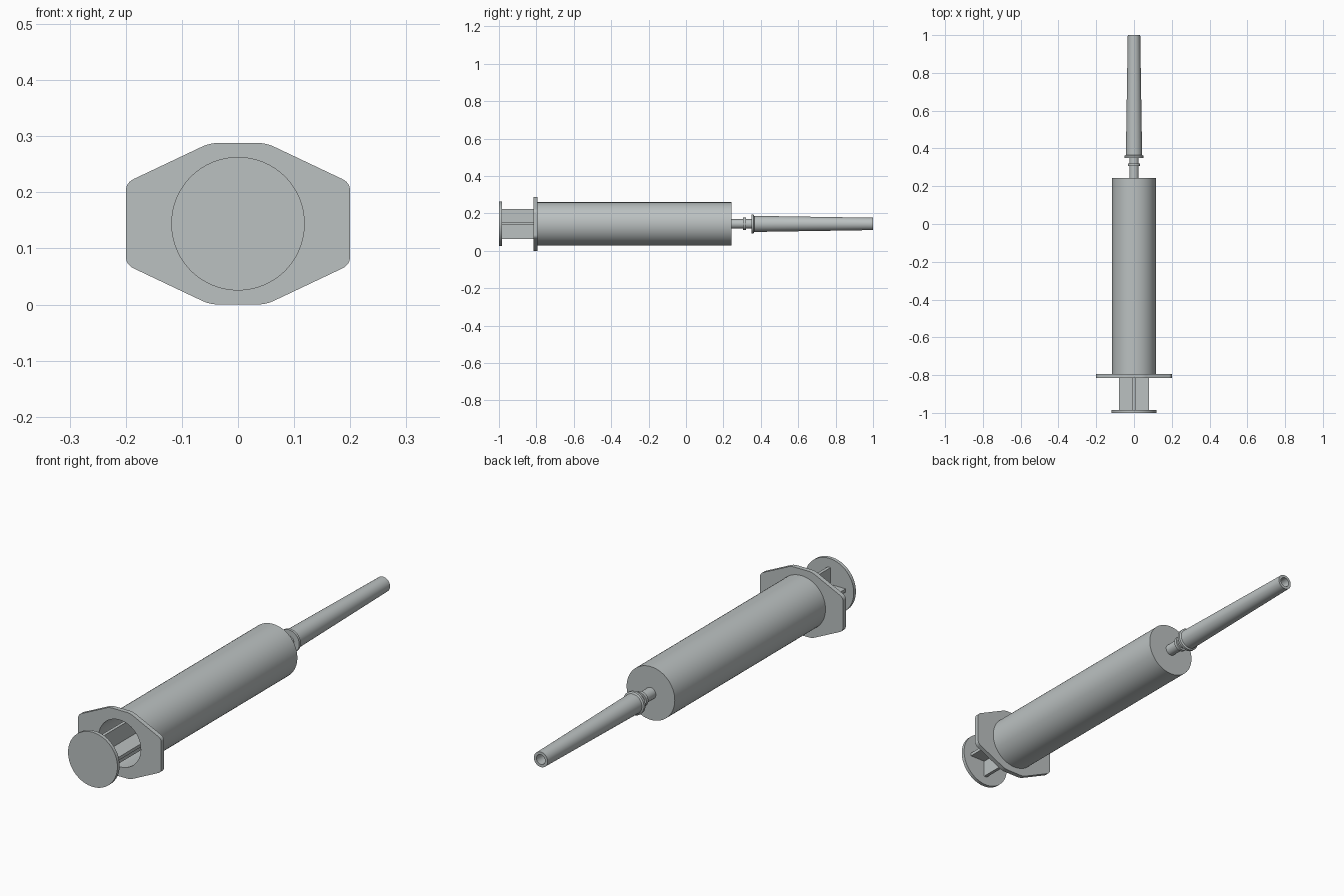
import bpy, bmesh, math
from mathutils import Matrix, Vector

if "Cube" in bpy.data.objects:
    bpy.data.objects.remove(bpy.data.objects["Cube"])

AXIS_Z = 0.144   # height of the syringe's long axis

grey = bpy.data.materials.new("pale grey plastic")
grey.diffuse_color = (0.50, 0.535, 0.535, 1)
grey.use_nodes = True
grey.node_tree.nodes["Principled BSDF"].inputs["Base Color"].default_value = grey.diffuse_color


def finish(ob):
    ob.data.materials.clear()
    ob.data.materials.append(grey)
    bpy.ops.object.select_all(action='DESELECT')
    ob.select_set(True)
    bpy.context.view_layer.objects.active = ob
    bpy.ops.object.shade_smooth_by_angle(angle=math.radians(30))
    return ob


def from_bmesh(name, bm):
    bmesh.ops.recalc_face_normals(bm, faces=bm.faces)
    me = bpy.data.meshes.new(name)
    bm.to_mesh(me)
    bm.free()
    ob = bpy.data.objects.new(name, me)
    bpy.context.collection.objects.link(ob)
    return finish(ob)


def lathe(name, profile, closed=False, steps=64):
    """Spin (radius, y) points about the long axis."""
    bm = bmesh.new()
    vs = [bm.verts.new((r, y, AXIS_Z)) for r, y in profile]
    pairs = list(zip(vs, vs[1:])) + ([(vs[-1], vs[0])] if closed else [])
    es = [bm.edges.new(p) for p in pairs]
    bmesh.ops.spin(bm, geom=vs + es, cent=(0, 0, AXIS_Z), axis=(0, 1, 0),
                   angle=math.tau, steps=steps)
    bmesh.ops.remove_doubles(bm, verts=bm.verts, dist=1e-5)
    return from_bmesh(name, bm)


def rounded(points, radius, n=6):
    """Round each corner of a closed outline."""
    out = []
    for i, p in enumerate(points):
        a = p + (points[i - 1] - p).normalized() * radius
        b = p + (points[(i + 1) % len(points)] - p).normalized() * radius
        for k in range(n + 1):
            t = k / n
            out.append(a * (1 - t) ** 2 + p * 2 * t * (1 - t) + b * t * t)
    return out


# Barrel: hollow tube with a closed front wall
lathe("barrel", [(0, 0.243), (0.116, 0.243), (0.116, -0.80),
                 (0.102, -0.80), (0.102, 0.225), (0, 0.225)])

# Finger flange: rounded octagon plate with a round hole
corners = [(0.05, 0.144), (0.2, 0.073), (0.2, -0.073), (0.05, -0.144)]
corners += [(-x, -z) for x, z in corners]
outline = rounded([Vector(c) for c in corners], 0.016)
hole = [Vector((math.cos(a), math.sin(a))) * 0.102
        for a in (math.tau * i / 64 for i in range(64))]
curve = bpy.data.curves.new("flange_outline", 'CURVE')
curve.dimensions = '2D'
curve.fill_mode = 'BOTH'
curve.extrude = 0.01
for pts in (outline, hole):
    s = curve.splines.new('POLY')
    s.points.add(len(pts) - 1)
    for sp, p in zip(s.points, pts):
        sp.co = (p.x, p.y, 0, 1)
    s.use_cyclic_u = True
flange = bpy.data.objects.new("finger_flange", curve)
bpy.context.collection.objects.link(flange)
flange.matrix_world = Matrix.Translation((0, -0.805, AXIS_Z)) @ Matrix.Rotation(math.pi / 2, 4, 'X')
bpy.context.view_layer.objects.active = flange
flange.select_set(True)
bpy.ops.object.convert(target='MESH')
finish(bpy.context.view_layer.objects.active)

# Plunger: thumb disc, crossed ribs and stopper
lathe("thumb_disc", [(0, -1), (0.119, -1), (0.119, -0.985), (0, -0.985)])
for name, sx, sz in (("plunger_rib_flat", 0.16, 0.014), ("plunger_rib_upright", 0.014, 0.16)):
    bm = bmesh.new()
    bmesh.ops.create_cube(bm, size=1, matrix=Matrix.Translation((0, -0.42, AXIS_Z))
                          @ Matrix.Diagonal((sx, 1.14, sz, 1)))
    from_bmesh(name, bm)
lathe("plunger_stopper", [(0, 0.14), (0.10, 0.14), (0.10, 0.22), (0, 0.22)])

# Nozzle with its collar
lathe("nozzle", [(0, 0.24), (0.025, 0.24), (0.025, 0.306), (0.033, 0.306),
                 (0.033, 0.32), (0.025, 0.32), (0.025, 0.42), (0, 0.42)], steps=48)

# Needle cover: tapered open tube with a base rim
lathe("needle_cover", [(0.025, 0.35), (0.05, 0.35), (0.05, 0.361), (0.043, 0.365),
                       (0.033, 1.0), (0.021, 1.0), (0.025, 0.42)], closed=True, steps=48)
